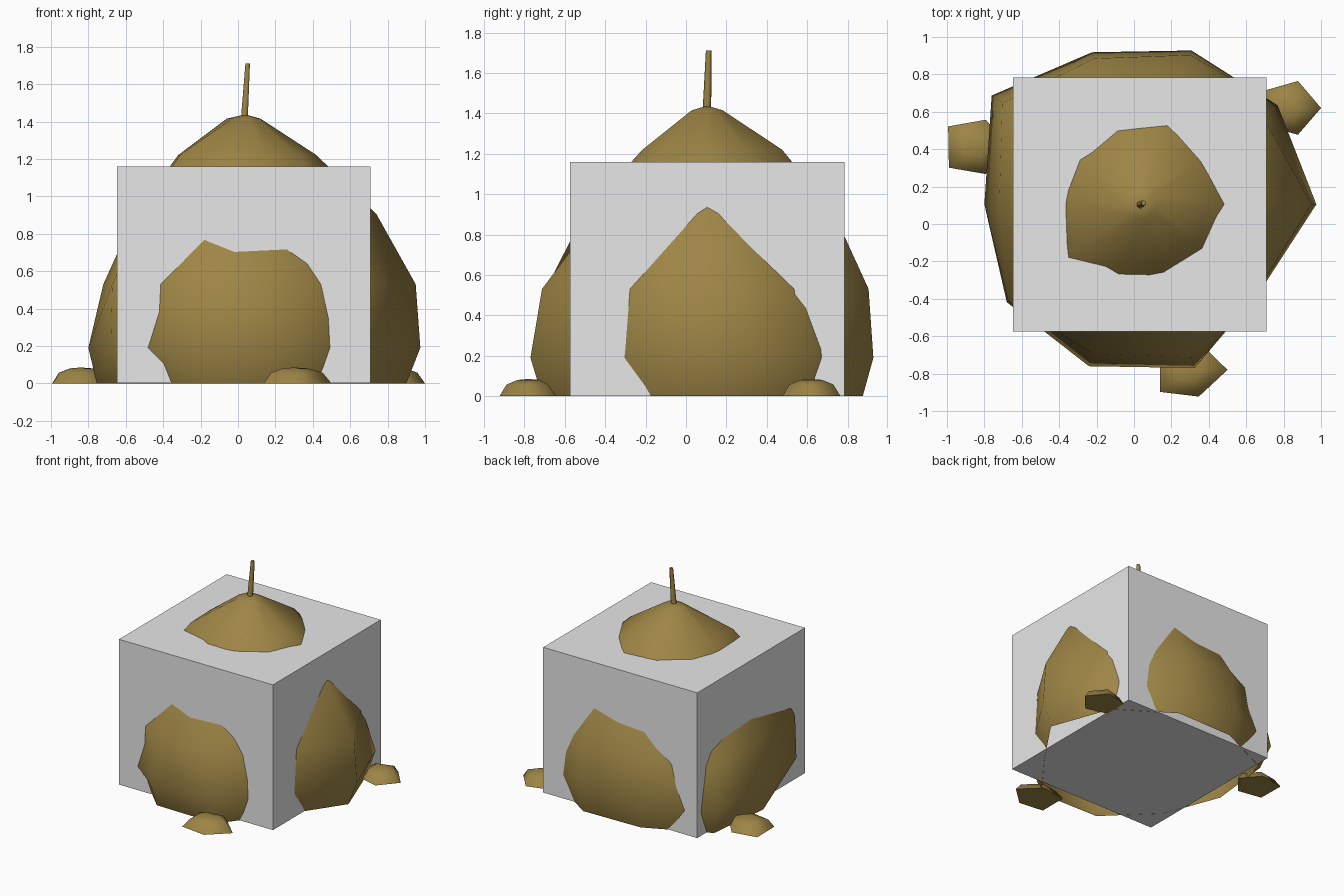
import bpy, bmesh, math

if "Cube" in bpy.data.objects:
    bpy.data.objects.remove(bpy.data.objects["Cube"])


def material(name, rgb):
    m = bpy.data.materials.new(name)
    m.diffuse_color = (*rgb, 1)
    m.use_nodes = True
    m.node_tree.nodes["Principled BSDF"].inputs["Base Color"].default_value = m.diffuse_color
    return m


GREY = material("light grey", (0.8, 0.8, 0.8))
BROWN = material("olive brown", (0.34, 0.235, 0.06))


def finish(bm, name, mat, smooth=True):
    bmesh.ops.recalc_face_normals(bm, faces=bm.faces)
    me = bpy.data.meshes.new(name)
    bm.to_mesh(me)
    bm.free()
    me.materials.append(mat)
    for p in me.polygons:
        p.use_smooth = smooth
    ob = bpy.data.objects.new(name, me)
    bpy.context.collection.objects.link(ob)
    return ob


def loft(name, rings, apex, centre, cap_bottom):
    """Stack rings of (z, radii) about a centre and close them with an apex."""
    bm = bmesh.new()
    loops = []
    for z, radii in rings:
        n = len(radii)
        loops.append([bm.verts.new((centre[0] + r * math.cos(math.tau * i / n),
                                    centre[1] + r * math.sin(math.tau * i / n), z))
                      for i, r in enumerate(radii)])
    for a, b in zip(loops, loops[1:]):
        for i in range(n):
            j = (i + 1) % n
            bm.faces.new((a[i], a[j], b[j], b[i]))
    top = bm.verts.new((*centre, apex))
    for i in range(n):
        bm.faces.new((loops[-1][i], loops[-1][(i + 1) % n], top))
    ob_smooth = True
    if cap_bottom:
        # separate vertices keep the underside flat
        bm.faces.new([bm.verts.new(v.co) for v in reversed(loops[0])])
    return finish(bm, name, BROWN, ob_smooth)


# Square box around the body
bm = bmesh.new()
bmesh.ops.create_cube(bm, size=1)
for v in bm.verts:
    v.co = (0.031 + v.co.x * 1.357, 0.105 + v.co.y * 1.357, 0.58 + v.co.z * 1.157)
finish(bm, "box", GREY, False)

# Lumpy ten-sided body, open underneath
loft("body", [
    (0.0, (.86, .84, .81, .80, .91, .795, .77, .85, .86, .71)),
    (0.19, (.935, .90, .865, .855, .99, .84, .89, .91, .92, .786)),
    (0.53, (.91, .80, .84, .82, .92, .76, .88, .84, .86, .772)),
    (0.905, (.70, .61, .66, .61, .64, .59, .68, .64, .565, .59)),
    (1.22, (.38, .338, .39, .365, .348, .36, .434, .332, .337, .354)),
    (1.415, (.08, .075, .08, .08, .09, .10, .09, .08, .08, .08)),
], 1.438, (0.04, 0.105), False)

# Low five-sided feet
feet = {
    "foot_left": ((-.84, .41), (.17, .155, .19, .185, .15)),
    "foot_right": ((.83, .62), (.17, .152, .16, .16, .15)),
    "foot_front": ((.30, -.78), (.20, .155, .20, .20, .15)),
}
for name, (centre, radii) in feet.items():
    rings = [(z, [r * s for r in radii]) for z, s in ((0, 1), (.057, .76), (.08, .38))]
    loft(name, rings, .085, centre, True)

# Thin tilted stem
bm = bmesh.new()
bmesh.ops.create_cone(bm, cap_ends=True, segments=6, radius1=.021, radius2=.014, depth=.29)
for v in bm.verts:
    v.co.x += 0.043 + v.co.z * 0.06
    v.co.y += 0.108 + v.co.z * 0.03
    v.co.z += 1.565
stem = finish(bm, "stem", BROWN)
bpy.context.view_layer.objects.active = stem
stem.select_set(True)
bpy.ops.object.shade_smooth_by_angle(angle=math.radians(61))
